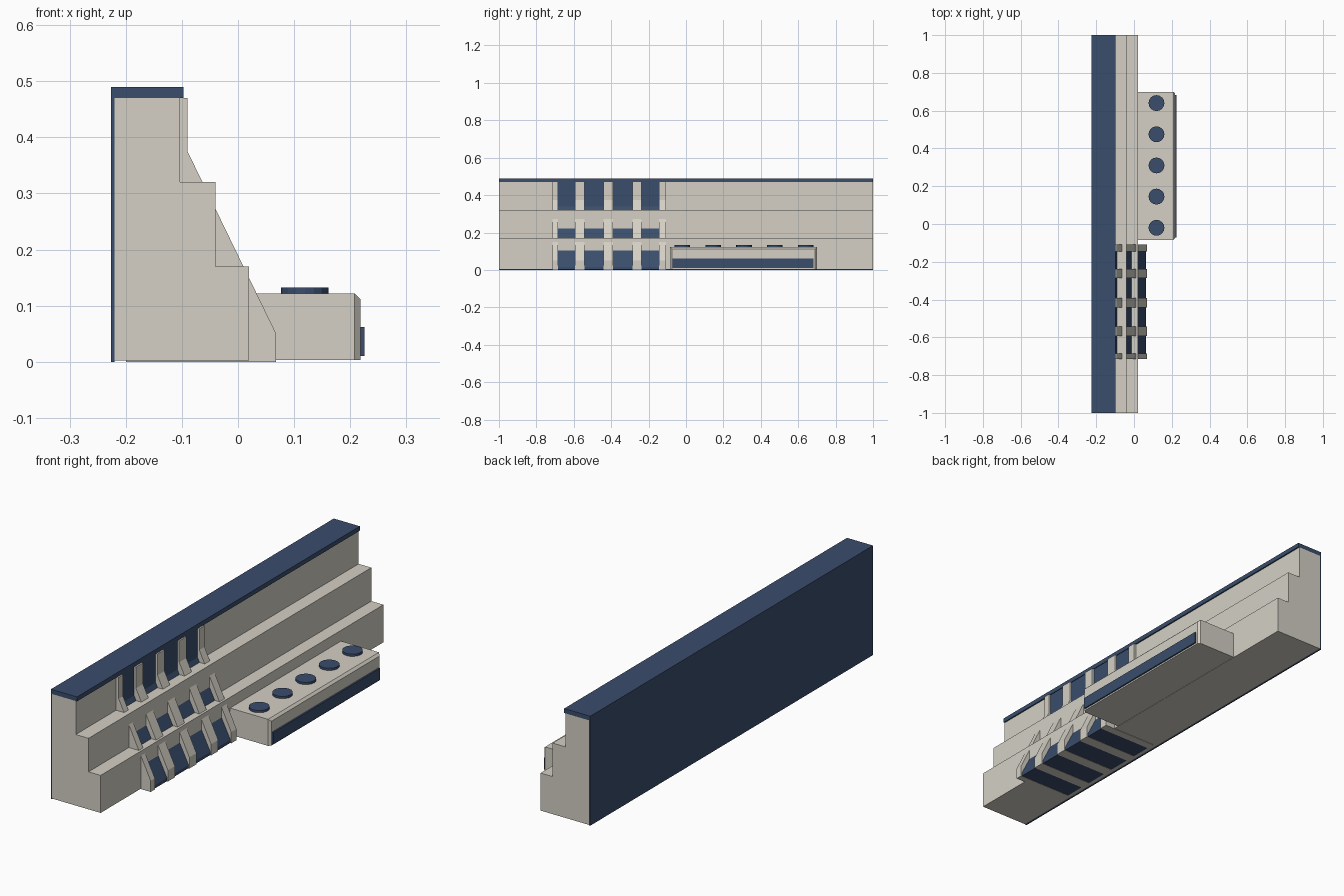
import bpy
import bmesh

cube = bpy.data.objects.get("Cube")
if cube:
    bpy.data.objects.remove(cube, do_unlink=True)


def make_material(name, rgb):
    mat = bpy.data.materials.new(name)
    mat.use_nodes = True
    color = (*rgb, 1)
    mat.diffuse_color = color
    mat.node_tree.nodes["Principled BSDF"].inputs["Base Color"].default_value = color
    return mat


stone = make_material("warm_white", (0.66, 0.63, 0.56))
navy = make_material("navy_blue", (0.042, 0.075, 0.15))


def finish(name, bm, mat):
    bmesh.ops.recalc_face_normals(bm, faces=bm.faces)
    mesh = bpy.data.meshes.new(name)
    bm.to_mesh(mesh)
    bm.free()
    mesh.materials.append(mat)
    obj = bpy.data.objects.new(name, mesh)
    bpy.context.collection.objects.link(obj)
    return obj


def prism(name, profile, y0, y1, mat):
    """Extrude an x-z profile along y."""
    bm = bmesh.new()
    face = bm.faces.new([bm.verts.new((x, y0, z)) for x, z in profile])
    grown = bmesh.ops.extrude_face_region(bm, geom=[face])["geom"]
    verts = [v for v in grown if isinstance(v, bmesh.types.BMVert)]
    bmesh.ops.translate(bm, verts=verts, vec=(0, y1 - y0, 0))
    return finish(name, bm, mat)


def rect(x0, x1, z0, z1):
    return [(x0, z0), (x1, z0), (x1, z1), (x0, z1)]


# Stepped wall body
prism("stepped_wall", [(-0.22, 0.002), (0.02, 0.002), (0.02, 0.17), (-0.04, 0.17),
                       (-0.04, 0.32), (-0.103, 0.32), (-0.103, 0.47), (-0.22, 0.47)],
      -1, 1, stone)

# Back panel and top cap in one L-shaped strip
prism("back_and_cap", [(-0.226, 0), (-0.22, 0), (-0.22, 0.47), (-0.097, 0.47),
                       (-0.097, 0.49), (-0.226, 0.49)], -1, 1, navy)

# Sloped fins with recessed panels between them
fin_profile = [(-0.2, 0), (0.068, 0), (0.068, 0.05), (-0.09, 0.375),
               (-0.09, 0.47), (-0.2, 0.47)]
panel_profile = [(-0.2, 0.001), (0.064, 0.001), (0.064, 0.015), (-0.099, 0.34),
                 (-0.099, 0.469), (-0.2, 0.469)]
fins = [(-0.715, -0.685), (-0.593, -0.543), (-0.441, -0.391),
        (-0.287, -0.237), (-0.145, -0.108)]
for i, (y0, y1) in enumerate(fins):
    prism(f"fin_{i + 1}", fin_profile, y0, y1, stone)
for i in range(len(fins) - 1):
    prism(f"sloped_panel_{i + 1}", panel_profile, fins[i][1], fins[i + 1][0], navy)

# Low box with a chamfered outer rim
box = prism("low_box", rect(0.0, 0.218, 0.003, 0.122), -0.085, 0.70, stone)
bm = bmesh.new()
bm.from_mesh(box.data)
rim = [e for e in bm.edges
       if all(v.co.x > 0.2 for v in e.verts) and any(v.co.z > 0.1 for v in e.verts)]
bmesh.ops.bevel(bm, geom=rim, offset=0.01, segments=1, affect='EDGES')
bm.to_mesh(box.data)
bm.free()

# Front strip of the box
prism("box_front_strip", rect(0.215, 0.225, 0.01, 0.062), -0.072, 0.682, navy)

# Row of round buttons on the box
for i in range(5):
    bm = bmesh.new()
    bmesh.ops.create_cone(bm, cap_ends=True, segments=16, radius1=0.042,
                          radius2=0.042, depth=0.02)
    button = finish(f"round_button_{i + 1}", bm, navy)
    button.location = (0.119, -0.02 + 0.165 * i, 0.122)
